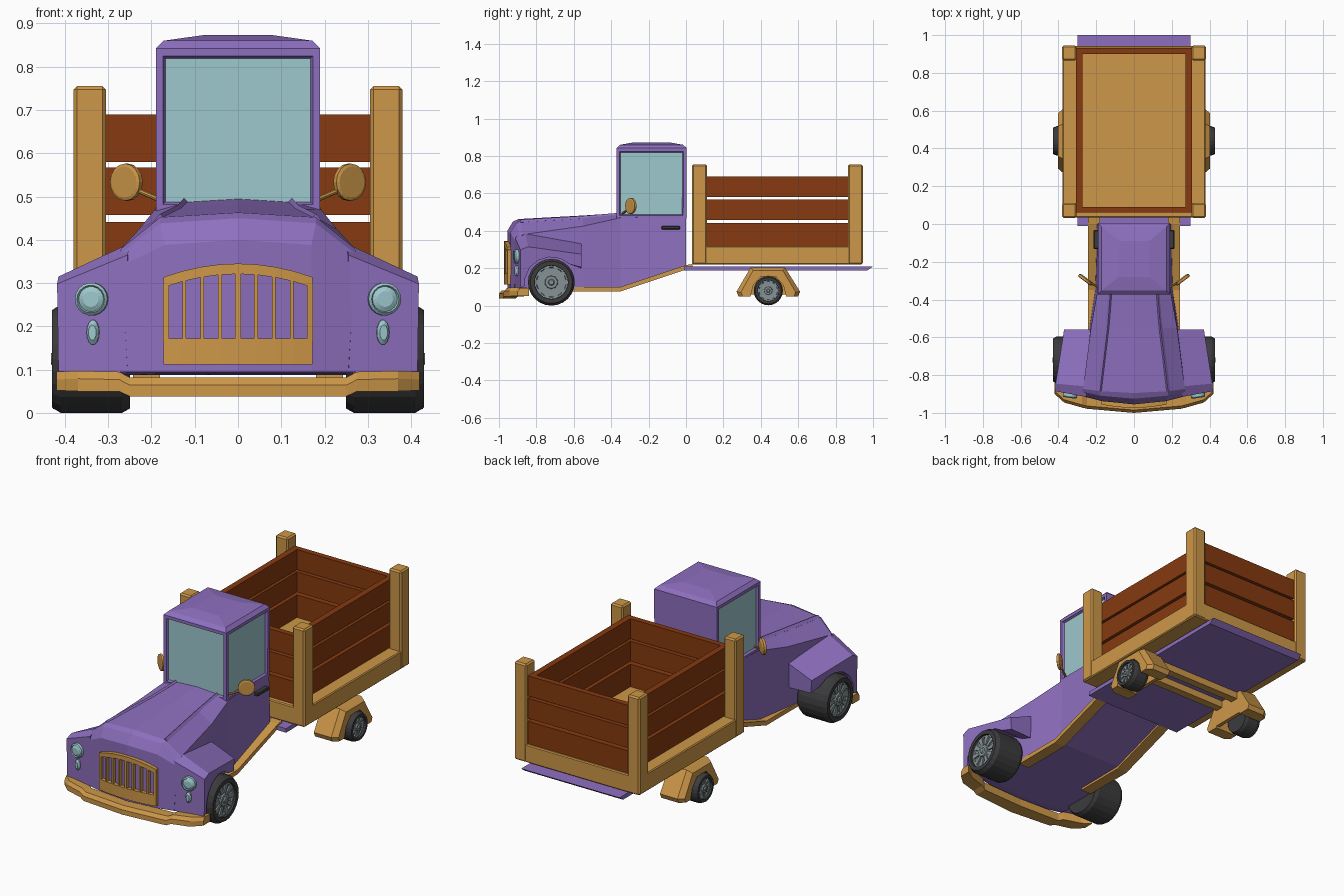
import bpy, bmesh, math
from mathutils import Vector

if "Cube" in bpy.data.objects:
    bpy.data.objects.remove(bpy.data.objects["Cube"])


def mat(name, r, g, b):
    m = bpy.data.materials.new(name)
    m.diffuse_color = (r, g, b, 1)
    m.use_nodes = True
    m.node_tree.nodes["Principled BSDF"].inputs["Base Color"].default_value = m.diffuse_color
    return m


PURPLE = mat("purple_paint", 0.27, 0.16, 0.52)
ORANGE = mat("light_wood", 0.61, 0.31, 0.065)
BROWN = mat("brown_planks", 0.24, 0.042, 0.005)
GLASS = mat("pale_glass", 0.34, 0.58, 0.62)
DARK = mat("dark_rubber", 0.045, 0.045, 0.048)
GREY = mat("grey_metal", 0.24, 0.29, 0.30)


def finish(bm, name, *mats):
    bmesh.ops.recalc_face_normals(bm, faces=bm.faces)
    me = bpy.data.meshes.new(name)
    bm.to_mesh(me)
    bm.free()
    for m in mats:
        me.materials.append(m)
    ob = bpy.data.objects.new(name, me)
    bpy.context.collection.objects.link(ob)
    return ob


def loft_bm(rings, strip=False):
    """Skin a list of closed rings and cap both ends."""
    bm = bmesh.new()
    vs = [[bm.verts.new(p) for p in r] for r in rings]
    n = len(rings[0])
    for a, b in zip(vs, vs[1:]):
        for i in range(n):
            j = (i + 1) % n
            bm.faces.new((a[i], a[j], b[j], b[i]))
    for cap in (vs[0], vs[-1]):
        if strip:
            for i in range(n // 2 - 1):
                bm.faces.new((cap[i], cap[i + 1], cap[n - 2 - i], cap[n - 1 - i]))
        else:
            bm.faces.new(cap)
    return bm


def loft(name, m, rings, strip=False):
    return finish(loft_bm(rings, strip), name, m)


def box(name, m, x0, x1, y0, y1, z0, z1, bevel=0.0):
    ob = loft(name, m, [[(x0, y0, z), (x1, y0, z), (x1, y1, z), (x0, y1, z)] for z in (z0, z1)])
    if bevel:
        b = ob.modifiers.new("bevel", 'BEVEL')
        b.width = bevel
        b.segments = 1
    return ob


def lathe(name, m, prof, centre, d, n=20, sx=1.0):
    """Turn (distance, radius) pairs about direction d."""
    q = Vector(d).to_track_quat('Z', 'Y')
    c = Vector(centre)
    ang = [2 * math.pi * i / n for i in range(n)]
    return loft(name, m, [[c + q @ Vector((r * sx * math.cos(a), r * math.sin(a), t)) for a in ang]
                          for t, r in prof])


# --- lower body and bonnet: y, curve, shoulder(x,z), ridge(x,z), centre z, bottom(x,z)
sections = [
    (-0.955, 0.6, 0.270, 0.340, 0.17, 0.388, 0.400, 0.255, 0.095),
    (-0.925, 0.5, 0.275, 0.365, 0.18, 0.438, 0.450, 0.265, 0.090),
    (-0.895, 0.3, 0.270, 0.380, 0.18, 0.452, 0.463, 0.270, 0.088),
    (-0.550, 0.0, 0.228, 0.425, 0.14, 0.472, 0.482, 0.236, 0.088),
    (-0.350, 0.0, 0.192, 0.470, 0.13, 0.487, 0.495, 0.205, 0.090),
    (0.000, 0.0, 0.188, 0.480, 0.13, 0.487, 0.495, 0.195, 0.205),
]
rings = []
for y, k, sx, sz, rx, rz, cz, bx, bz in sections:
    pts = [(-sx, sz), (-rx, rz), (0, cz), (rx, rz), (sx, sz),
           (bx, bz), (rx, bz), (0, bz), (-rx, bz), (-bx, bz)]
    rings.append([(x, y + k * x * x, z) for x, z in pts])
loft("bonnet_and_doors", PURPLE, rings, strip=True)

# raised bonnet panel edges
for s in (1, -1):
    loft("bonnet_crease", PURPLE, [
        [(s * (x - 0.008), y, z), (s * x, y, z + 0.008), (s * (x + 0.012), y, z - 0.006), (s * x, y, z - 0.015)]
        for x, y, z in ((0.18, -0.885, 0.452), (0.14, -0.55, 0.472), (0.125, -0.36, 0.488))])

# --- cab with recessed windows and crowned roof
cab_levels = [(0.190, -0.372, 0.002, 0.465), (0.190, -0.372, 0.004, 0.842),
              (0.172, -0.352, -0.015, 0.860), (0.08, -0.28, -0.09, 0.873)]
bm = loft_bm([[(-w, a, z), (w, a, z), (w, b, z), (-w, b, z)] for w, a, b, z in cab_levels])
bmesh.ops.recalc_face_normals(bm, faces=bm.faces)
bm.normal_update()
panes = [f for f in bm.faces if 0.6 < f.calc_center_median().z < 0.7 and f.normal.y < 0.5]
bmesh.ops.inset_individual(bm, faces=panes, thickness=0.024)
bmesh.ops.inset_individual(bm, faces=panes, thickness=0.008, depth=-0.012)
for f in panes:
    f.material_index = 1
finish(bm, "cab", PURPLE, GLASS)

# --- chassis plate with slanted tail
loft("chassis_plate", PURPLE, [[(x, -0.01, 0.188), (x, 0.97, 0.188), (x, 1.0, 0.21), (x, -0.01, 0.21)]
                               for x in (-0.298, 0.298)])

# --- front bumper (x, front y, back y, bottom, top)
half = [(0.0, -1.0, -0.92, 0.038, 0.082), (0.25, -0.978, -0.91, 0.038, 0.082),
        (0.275, -0.972, -0.90, 0.050, 0.095), (0.37, -0.945, -0.87, 0.050, 0.097),
        (0.42, -0.90, -0.84, 0.052, 0.095)]
full = [(-h[0],) + h[1:] for h in reversed(half[1:])] + half
loft("front_bumper", ORANGE, [[(x, f, b), (x, f, t - 0.018), (x, f + 0.015, t), (x, k, t), (x, k, b)]
                              for x, f, k, b, t in full])


# --- grille, following the curved nose
def grille_piece(name, xs, zb, zt):
    rows = []
    for x in xs:
        y = -0.955 + 0.6 * x * x
        rows.append([(x, y - 0.018, zb(x)), (x, y - 0.018, zt(x)), (x, y + 0.01, zt(x)), (x, y + 0.01, zb(x))])
    loft(name, ORANGE, rows)


def arch(x):
    return 0.345 - 1.05 * x * x


xs = [-0.172 + 0.043 * i for i in range(9)]
grille_piece("grille_base", xs, lambda x: 0.112, lambda x: 0.172)
grille_piece("grille_arch", xs, lambda x: arch(x) - 0.024, arch)
for i in range(9):
    c = (i - 4) * 0.0415
    w = 0.009 if i in (0, 4, 8) else 0.0055
    grille_piece("grille_bar", (c - w / 1.3, c + w / 1.3), lambda x: 0.165, lambda x: arch(x) - 0.015)


# --- wheels
def wheel(name, s, y, z, r, x0, x1):
    w = x1 - x0
    rim = r * 0.72
    lathe(name + "_tyre", DARK, [(0, rim), (0, r * 0.92), (0.018, r), (w - 0.02, r), (w, r * 0.9),
                                 (w, rim), (w - 0.02, rim * 0.98)], (s * x0, y, z), (s, 0, 0), 24)
    lathe(name + "_rim", GREY, [(-0.03, rim), (-0.012, rim), (-0.012, rim * 0.9), (-0.019, rim * 0.86)],
          (s * x1, y, z), (s, 0, 0), 24)
    lathe(name + "_hub", GREY, [(-0.02, r * 0.3), (-0.004, r * 0.26), (-0.004, r * 0.14), (0.002, r * 0.1)],
          (s * x1, y, z), (s, 0, 0), 12)
    for i in range(10):
        a = 2 * math.pi * i / 10
        u, v = Vector((0, math.cos(a), math.sin(a))), Vector((0, -math.sin(a), math.cos(a)))
        rows = []
        for d, h in ((r * 0.2, r * 0.05), (rim * 0.92, r * 0.11)):
            p = Vector((s * (x1 - 0.022), y, z)) + u * d
            o = Vector((s * 0.011, 0, 0))
            rows.append([p - v * h, p + v * h, p + v * h + o, p - v * h + o])
        loft(name + "_spoke", GREY, rows)


for s in (1, -1):
    # front fender: inner and outer outlines sharing one wheel arch
    arc = [(-0.72 + 0.142 * math.cos(math.radians(a)), 0.125 + 0.135 * math.sin(math.radians(a)))
           for a in (45, 70, 95, 120, 145, 170, 188)]
    inner = [(0.255, -0.915, 0.095), (0.255, -0.915, 0.365), (0.25, -0.86, 0.392),
             (0.22, -0.558, 0.335), (0.22, -0.558, 0.20)]
    inner += [(0.22 + 0.1 * (-0.6 - y), y, z) for y, z in arc]
    outer = [(0.415, -0.885, 0.095), (0.418, -0.885, 0.298), (0.415, -0.845, 0.315),
             (0.37, -0.558, 0.275), (0.365, -0.558, 0.205)]
    outer += [(0.372 + 0.15 * (-0.6 - y), y, z) for y, z in arc]
    loft("front_fender", PURPLE, [[(s * x, y, z) for x, y, z in r] for r in (inner, outer)])

    wheel("front_wheel", s, -0.72, 0.125, 0.125, 0.25, 0.43)
    wheel("rear_wheel", s, 0.44, 0.08, 0.078, 0.33, 0.428)

    # headlight and small marker lamp
    lathe("headlight", GLASS, [(0, 0.038), (0.03, 0.038), (0.036, 0.032), (0.03, 0.029), (0.036, 0.018)],
          (s * 0.335, -0.885, 0.263), (s * 0.15, -1, 0), 18)
    lathe("marker_lamp", GLASS, [(0, 0.029), (0.024, 0.029), (0.032, 0.018)],
          (s * 0.332, -0.885, 0.186), (s * 0.15, -1, 0), 14, 0.5)

    # running board rising to the load bed
    loft("running_board", ORANGE, [[(s * 0.18, y, z), (s * 0.243, y, z), (s * 0.243, y, z + 0.024), (s * 0.18, y, z + 0.024)]
                                   for y, z in ((-0.64, 0.076), (-0.35, 0.076), (0.0, 0.193), (0.035, 0.198))])

    # side mirror on its stalk
    lathe("mirror", ORANGE, [(-0.012, 0.03), (-0.006, 0.043), (0.006, 0.043), (0.009, 0.036)],
          (s * 0.258, -0.295, 0.533), (s * 0.6, -0.8, 0), 16)
    a, b = Vector((s * 0.17, -0.345, 0.488)), Vector((s * 0.25, -0.30, 0.522))
    lathe("mirror_stalk", ORANGE, [(0, 0.006), ((b - a).length, 0.006)], a, b - a, 8)

    # door handle
    box("door_handle", DARK, s * 0.185, s * 0.214, -0.132, -0.032, 0.408, 0.426, 0.004)

    # rear fender with wheel arch, chamfered outward
    prof = [(0.28, 0.05), (0.27, 0.075), (0.345, 0.203), (0.53, 0.203), (0.61, 0.075), (0.60, 0.05),
            (0.535, 0.05), (0.52, 0.11), (0.48, 0.155), (0.40, 0.155), (0.36, 0.11), (0.345, 0.05)]
    rows = []
    for x, k in ((0.27, 1), (0.375, 1), (0.403, 0.86)):
        rows.append([(s * x, 0.44 + (y - 0.44) * (k if i < 6 else 1),
                      z if k == 1 or i > 5 else 0.05 + (z - 0.05) * 0.9) for i, (y, z) in enumerate(prof)])
    loft("rear_fender", ORANGE, rows)
    box("rear_fender_inner_wall", ORANGE, s * 0.27, s * 0.29, 0.345, 0.535, 0.06, 0.16)

    # bed corner posts
    for y0 in (0.032, 0.865):
        box("bed_post", ORANGE, s * 0.305, s * 0.38, y0, y0 + 0.08, 0.22, 0.755, 0.008)

# --- cross beams between the rear fenders
for y in (0.37, 0.49):
    box("rear_cross_beam", ORANGE, -0.3, 0.3, y - 0.022, y + 0.022, 0.15, 0.192)

# --- load bed floor and plank walls
box("bed_floor", ORANGE, -0.378, 0.378, 0.034, 0.943, 0.22, 0.318, 0.005)
for z0, z1 in ((0.31, 0.441), (0.457, 0.567), (0.580, 0.690)):
    for s in (1, -1):
        box("side_plank", BROWN, s * 0.273, s * 0.306, 0.06, 0.93, z0, z1)
    for y in (0.06, 0.90):
        box("end_plank", BROWN, -0.305, 0.305, y, y + 0.031, z0, z1)
